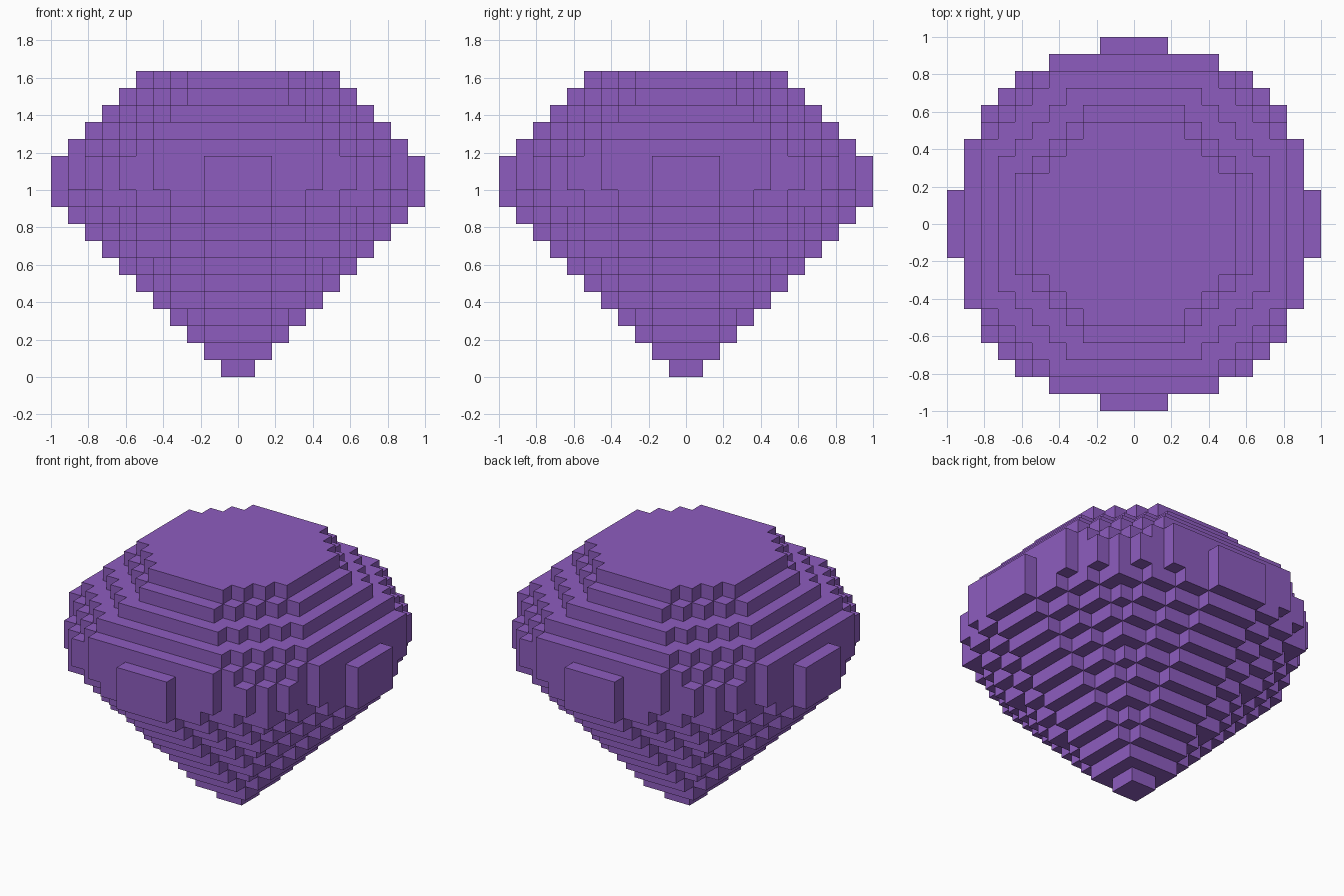
import bpy, bmesh

cube = bpy.data.objects.get("Cube")
if cube:
    bpy.data.objects.remove(cube, do_unlink=True)

CELL = 1 / 11          # block size
LAYERS = 18

purple = bpy.data.materials.new("gem purple")
colour = (0.27, 0.108, 0.52, 1)
purple.diffuse_color = colour
purple.use_nodes = True
purple.node_tree.nodes["Principled BSDF"].inputs["Base Color"].default_value = colour

# Crown layers are octagons: layer -> (half width, diagonal limit)
CROWN = {13: (10, 13), 14: (9, 12), 15: (8, 10), 16: (7, 8), 17: (6, 7)}
# Girdle is a round disc: half width of each row outwards from the middle
GIRDLE = [11, 11, 10, 10, 10, 9, 9, 8, 7, 5, 2]


def solid(i, j, k):
    """Is the block at grid column i, j and layer k filled?"""
    if not 0 <= k < LAYERS:
        return False
    # fold the four quadrants onto one
    a = i if i >= 0 else -1 - i
    b = j if j >= 0 else -1 - j
    if k in CROWN:
        half, diagonal = CROWN[k]
        return max(a, b) < half and a + b <= diagonal
    if k > 10:
        return a < len(GIRDLE) and b < GIRDLE[a]
    # pavilion widens one block per layer, with two-block steps
    return a + b // 2 < k + 1 and b + a // 2 < k + 1


def block_part(name, layers):
    """Skin the filled blocks of some layers, leaving out inner faces."""
    bm = bmesh.new()
    corners = {}

    def corner(p):
        if p not in corners:
            corners[p] = bm.verts.new([c * CELL for c in p])
        return corners[p]

    for k in layers:
        for i in range(-11, 11):
            for j in range(-11, 11):
                if not solid(i, j, k):
                    continue
                for axis in range(3):
                    for side in (0, 1):
                        near = [i, j, k]
                        near[axis] += 2 * side - 1
                        if solid(*near):
                            continue
                        ring = []
                        for u, v in ((0, 0), (1, 0), (1, 1), (0, 1)):
                            p = [i, j, k]
                            p[axis] += side
                            p[(axis + 1) % 3] += u
                            p[(axis + 2) % 3] += v
                            ring.append(corner(tuple(p)))
                        bm.faces.new(ring if side else ring[::-1])
    mesh = bpy.data.meshes.new(name)
    bm.to_mesh(mesh)
    bm.free()
    mesh.materials.append(purple)
    obj = bpy.data.objects.new(name, mesh)
    bpy.context.collection.objects.link(obj)
    return obj


# Pointed base, wide middle band and stepped flat top
block_part("gem_pavilion", range(0, 11))
block_part("gem_girdle", range(11, 13))
block_part("gem_crown", range(13, LAYERS))
